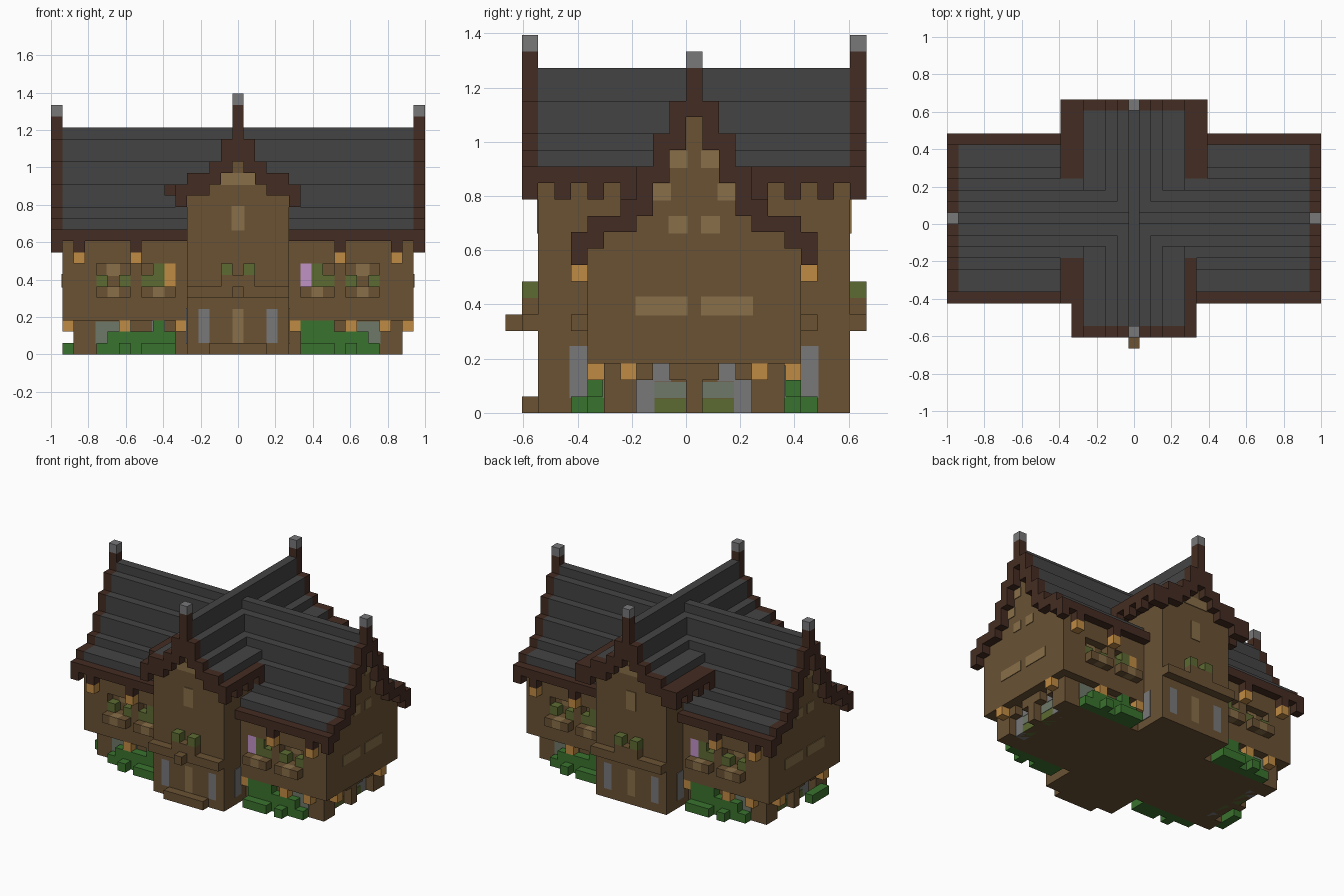
import bpy
import bmesh

UNIT = 2 / 33        # edge length of one building block
SHIFT = 0.5          # the ridge sits half a block behind the centre

default_cube = bpy.data.objects.get("Cube")
if default_cube:
    bpy.data.objects.remove(default_cube)


def linear(channel):
    c = channel / 255
    return c / 12.92 if c <= 0.04045 else ((c + 0.055) / 1.055) ** 2.4


def material(name, red, green, blue):
    mat = bpy.data.materials.new(name)
    mat.use_nodes = True
    colour = (linear(red), linear(green), linear(blue), 1)
    mat.diffuse_color = colour
    mat.node_tree.nodes["Principled BSDF"].inputs["Base Color"].default_value = colour
    return mat


slate = material("dark slate", 68, 68, 68)
dark_wood = material("dark wood", 68, 44, 34)
timber = material("brown timber", 106, 82, 52)
pale_wood = material("pale wood", 136, 110, 72)
lamp = material("lantern amber", 192, 139, 68)
leaf = material("bush green", 58, 114, 46)
moss = material("olive leaf", 92, 106, 50)
stone = material("grey stone", 120, 120, 122)
glass = material("murky glass", 110, 120, 104)
blossom = material("pink blossom", 192, 147, 198)


def span(value):
    """A single block index or an inclusive (first, last) pair."""
    return (min(value), max(value)) if isinstance(value, tuple) else (value, value)


def part(name, mat, blocks, turned=True, swell=0.0):
    """Join (x, y, bottom, top) blocks; turned adds the half-turn copy."""
    boxes = []
    for x, y, low, high in blocks:
        (xa, xb), (ya, yb) = span(x), span(y)
        boxes.append((xa, xb, ya, yb, low, high))
        if turned:
            boxes.append((-xb, -xa, -yb, -ya, low, high))
    bm = bmesh.new()
    for xa, xb, ya, yb, low, high in sorted(set(boxes)):
        lows = (xa - 0.5 - swell, ya - 0.5 - swell + SHIFT, max(low - swell, 0))
        highs = (xb + 0.5 + swell, yb + 0.5 + swell + SHIFT, high + swell)
        for vert in bmesh.ops.create_cube(bm, size=1)["verts"]:
            for axis in range(3):
                vert.co[axis] = (highs if vert.co[axis] > 0 else lows)[axis] * UNIT
    mesh = bpy.data.meshes.new(name)
    bm.to_mesh(mesh)
    bm.free()
    mesh.materials.append(mat)
    bpy.context.collection.objects.link(bpy.data.objects.new(name, mesh))


def plates(name, mat, blocks):
    """Thin panes lying just proud of the wall blocks they cover."""
    part(name, mat, blocks, swell=0.08)


SIDES = (-1, 1)

# Stepped roof sections: (bottom, top) for each step out from the ridge
main_steps = [(18, 20), (16, 19), (14, 17), (12, 15), (11, 13), (11, 12), (10, 12)]
cross_steps = [(17, 21), (16, 19), (15, 17), (14, 16), (14, 16)]

part("main_roof", slate, [((-15, 15), s * k, low, high)
     for k, (low, high) in enumerate(main_steps) for s in SIDES])
part("cross_roof", slate, [(s * j, (-9, 9), low, high)
     for j, (low, high) in enumerate(cross_steps) for s in SIDES])

# Dark gable boards, running up into a post at each ridge end
main_boards = [(18, 21)] + main_steps[1:] + [(9, 11)]
cross_boards = [(17, 22)] + cross_steps[1:] + [(13, 15)]
part("main_gable_boards", dark_wood, [(16, s * k, low, high)
     for k, (low, high) in enumerate(main_boards) for s in SIDES])
part("cross_gable_boards", dark_wood, [(s * j, -10, low, high)
     for j, (low, high) in enumerate(cross_boards) for s in SIDES])
part("back_board_ends", dark_wood, [(s * 6, 10, 13, 15) for s in SIDES], turned=False)
part("ridge_caps", stone, [(16, 0, 21, 22), (0, -10, 22, 23)])

# Eaves with small brackets beneath
part("main_eaves", dark_wood, [((s * 5, s * 15), -7, 10, 11) for s in SIDES])
part("cross_eaves", dark_wood, [(s * 5, (-9, -4), 14, 15) for s in SIDES])
part("back_wide_eaves", dark_wood, [(s * 6, (4, 9), 14, 15) for s in SIDES], turned=False)
part("front_left_eave", dark_wood, [(-6, (-7, -4), 14, 15)], turned=False)
part("main_eave_brackets", dark_wood,
     [(s * x, -7, 9, 10) for s in SIDES for x in (9, 14)])
part("front_eave_brackets", dark_wood,
     [(s * 5, -y, 13, 14) for s in SIDES for y in (4, 6, 8)], turned=False)
part("back_eave_brackets", dark_wood,
     [(s * 6, y, 13, 14) for s in SIDES for y in (4, 6, 8)], turned=False)

# Main wing: recessed ground floor and overhanging upper floor
part("ground_floor", timber, [((-13, 13), (-5, 5), 0, 4)])
part("ground_end_posts", timber,
     [(14, s * y, 0, 4) for s in SIDES for y in (0, 4, 5)])
part("ground_end_headers", timber,
     [(14, s * y, 2, 3) for s in SIDES for y in (1, 3)])
part("upper_floor", timber, [((-14, 14), (-5, 5), 3, 10)])
part("upper_sill_wall", timber, [((-15, 15), -6, 3, 6)])
part("upper_head_wall", timber, [((-15, 15), -6, 8, 10)])
part("upper_posts", timber, [(s * x, -6, 6, 8) for s in SIDES
     for x in (15, 14, 13, 9, 5)])
part("gable_end_walls", timber, [(15, s * k, 3, low)
     for k, (low, high) in enumerate(main_steps[:6]) for s in SIDES])

# Cross wing walls, with projecting pilasters on the ground floor
part("cross_wing_core", timber, [((-4, 4), (-8, 8), 0, 14)])
part("cross_gable_walls", timber, [(s * j, -9, 4, low)
     for j, (low, high) in enumerate(cross_steps) for s in SIDES])
part("cross_pilasters", timber, [(s * x, -9, 0, 4) for s in SIDES for x in (1, 2, 4)])
part("pilaster_sills", timber, [(s * x, -9, 0, 1) for s in SIDES for x in (0, 3)])
part("cross_wing_belt", timber, [((-4, 4), -10, 5, 6)])
part("cross_planter", timber, [((-1, 1), -10, 6, 7)])
part("front_beam_end", timber, [(0, -11, 5, 6)], turned=False)
part("front_step", timber, [((-2, 2), -10, 0, 1)], turned=False)

# Cross wing windows and planter leaves
part("cross_stone_panes", stone, [(s * 3, -9, 1, 4) for s in SIDES])
plates("cross_side_panes", stone, [(s * 4, -7, 1, 4) for s in SIDES])
part("cross_door", pale_wood, [(0, -9, 1, 4)])
plates("cross_high_windows", pale_wood, [(0, -9, 11, 13)])
plates("cross_vents", pale_wood, [((-1, 1), -9, 15, 15.9)])
part("cross_planter_leaves", moss, [(s, -10, 7, 8) for s in SIDES])

# Upper windows: pale frames, leaves and planter boxes
window_centres = [s * x for s in SIDES for x in (7, 11)]
part("window_planters", timber, [(c + s, -7, 5, 6) for c in window_centres for s in SIDES])
part("planter_fronts", pale_wood, [(c, -7, 5, 6) for c in window_centres])
plates("window_frames", pale_wood, [(s * 11, -5, 7, 8) for s in SIDES])
part("window_leaves", moss, [(s * 11 + t, -6, 6, 7) for s in SIDES for t in SIDES]
     + [(s * 7, -6, 6, 8) for s in SIDES] + [(s * 8, -6, 6, 7) for s in SIDES])
part("amber_curtain", lamp, [(-6, -6, 6, 8)])
part("pink_flowers", blossom, [(6, -6, 6, 8)])

# Gable end windows
plates("gable_end_windows", pale_wood,
       [(15, (s, s * 3), 6, 7) for s in SIDES]
       + [(15, s * k, z, z + 0.9) for s in SIDES for k, z in ((1, 11), (2, 13), (1, 15))])
plates("end_window_stone", stone,
       [(13, s * 3, 0, 2) for s in SIDES] + [(13, s * 2, 2, 3) for s in SIDES])
plates("end_window_glass", glass, [(13, (s, s * 2), 1, 1.8) for s in SIDES])
plates("end_window_moss", moss, [(13, (s, s * 2), 0, 0.8) for s in SIDES])

# Ground floor windows along the front and back
plates("ground_glass", glass, [((s * 10, s * 12), -5, 1, 2.8) for s in SIDES])
plates("ground_stone_panes", stone, [(s * 7, -5, 1, 2.9) for s in SIDES])

# Lanterns under the eaves and under the overhang
part("eave_lanterns", lamp, [(s * x, -7, 8, 9) for s in SIDES for x in (9, 14)])
part("overhang_lanterns", lamp, [(x, -6, 2, 3) for x in (-10, -5, 5, 10, 13)])
part("end_lanterns", lamp, [(15, s * 4, 2, 3) for s in SIDES])

# Bushes along the foundations
part("bushes", leaf,
     [((s * 6, s * 12), -6, 0, 1) for s in SIDES]
     + [((s * 6, s * 11), -6, 1, 2) for s in SIDES]
     + [((s * 6, s * 8), -7, 0, 1) for s in SIDES]
     + [(s * 10, -7, 0, 1) for s in SIDES]
     + [(-7, -6, 2, 3), ((6, 8), -6, 2, 3)])
part("left_corner_bush", leaf, [(-15, (-4, -2), 0, 1)], turned=False)
